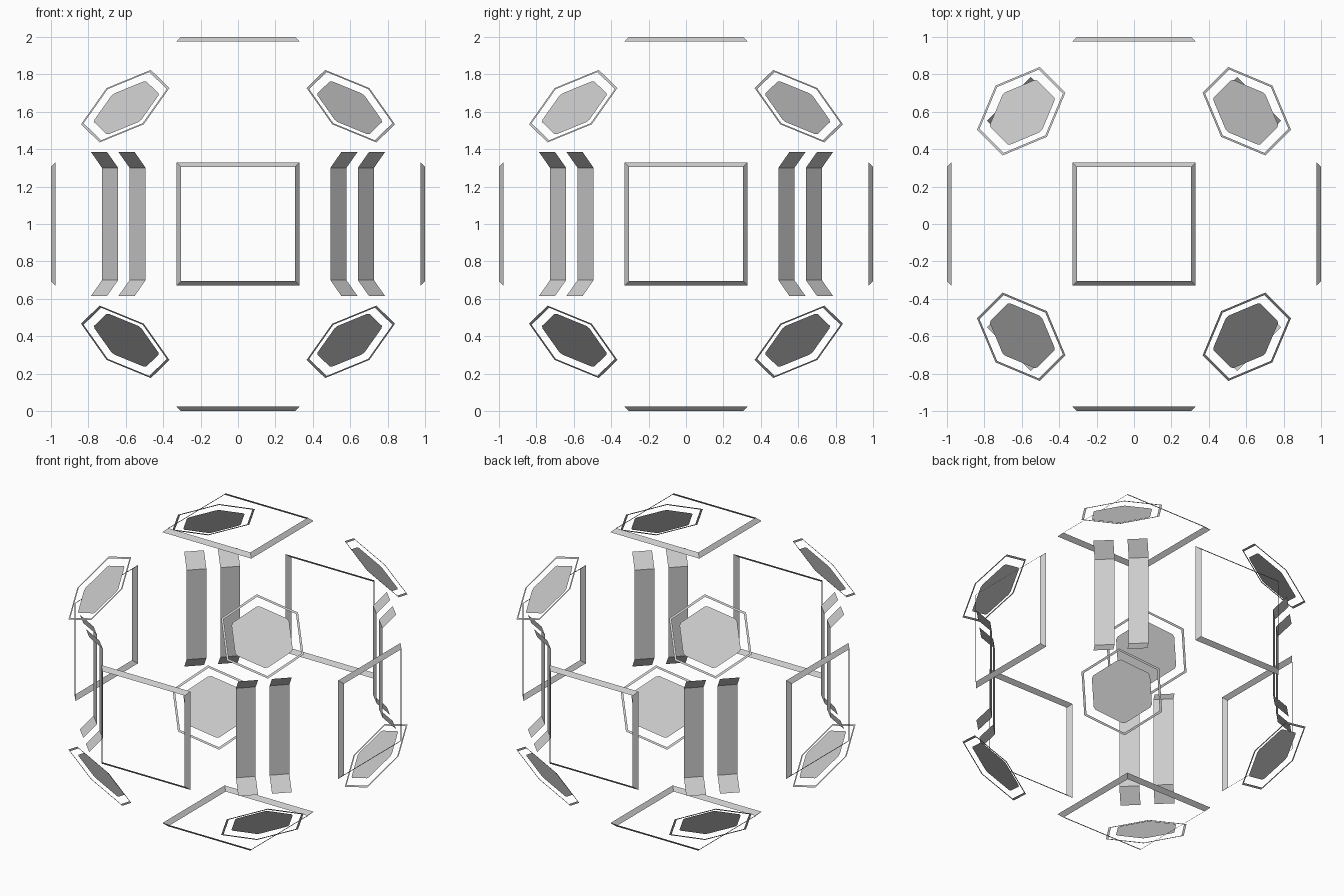
import bpy
from math import sin, cos, pi, sqrt
from mathutils import Vector, Matrix

if "Cube" in bpy.data.objects:
    bpy.data.objects.remove(bpy.data.objects["Cube"])

CENTER = Vector((0, 0, 1))


def facing(n):
    """Matrix at the core whose local z points along n and local y points up."""
    n = Vector(n).normalized()
    u = Vector((0, 0, 1)).cross(n)
    u = u.normalized() if u.length > 1e-4 else Vector((1, 0, 0))
    v = n.cross(u)
    return Matrix.Translation(CENTER) @ Matrix((u, v, n)).transposed().to_4x4()


def sheet(name, verts, faces, mat):
    me = bpy.data.meshes.new(name)
    me.from_pydata([mat @ Vector(p) for p in verts], [], faces)
    me.update()
    ob = bpy.data.objects.new(name, me)
    bpy.context.collection.objects.link(ob)


def polygon(n, r, depth, start):
    return [(r * cos(start + 2 * pi * i / n), r * sin(start + 2 * pi * i / n), depth)
            for i in range(n)]


def ring(name, outer, inner, mat):
    n = len(outer)
    faces = [(i, (i + 1) % n, n + (i + 1) % n, n + i) for i in range(n)]
    sheet(name, outer + inner, faces, mat)


def clipped(points, cut):
    """Trim each corner of a polygon slightly."""
    out = []
    for i, p in enumerate(points):
        p = Vector(p)
        for q in (points[i - 1], points[(i + 1) % len(points)]):
            out.append(p + (Vector(q) - p).normalized() * cut)
    return out


# Chamfered square frames on the six main sides
for n in [(1, 0, 0), (-1, 0, 0), (0, 1, 0), (0, -1, 0), (0, 0, 1), (0, 0, -1)]:
    ring("square_frame", polygon(4, 0.33 * sqrt(2), 0.975, pi / 4),
         polygon(4, 0.305 * sqrt(2), 1.0, pi / 4), facing(n))

for sx in (-1, 1):
    for sy in (-1, 1):
        # Hexagonal corner plates with a thin ring around each
        for sz in (-1, 1):
            m = facing((sx, sy, sz * sqrt(2)))
            m = m @ Matrix.Translation(
                m.inverted() @ Vector((sx * 0.603, sy * 0.603, 1 + sz * 0.63)))
            ring("hexagon_ring", polygon(6, 0.274, 0, pi / 2),
                 polygon(6, 0.258, 0, pi / 2), m)
            plate = clipped(polygon(6, 0.205, -0.012, pi / 2), 0.012)
            sheet("hexagon_plate", plate, [tuple(range(12))], m)

        # Pairs of upright strips with flared ends on the four vertical edges
        profile = [(-0.385, 0.947), (-0.3, 0.863), (0.3, 0.863), (0.385, 0.947)]
        for a, b in ((-0.165, -0.043), (0.043, 0.165)):
            verts = [(x, z, r) for z, r in profile for x in (a, b)]
            faces = [(2 * i, 2 * i + 1, 2 * i + 3, 2 * i + 2) for i in range(3)]
            sheet("edge_strip", verts, faces, facing((sx, sy, 0)))
